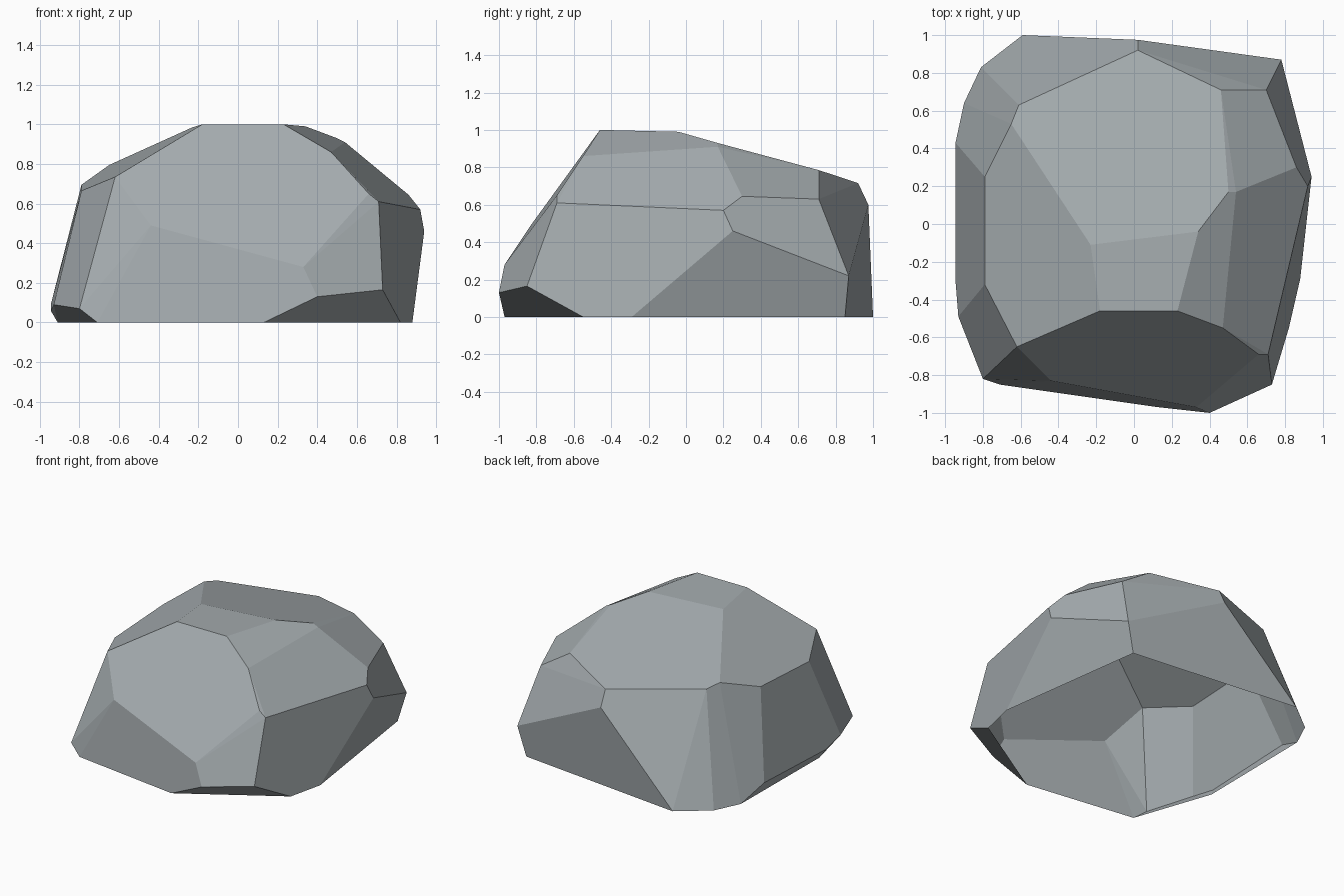
import bpy
import bmesh
import math

if "Cube" in bpy.data.objects:
    bpy.data.objects.remove(bpy.data.objects["Cube"])

# Corner rings of the chipped boulder, from the ground up
base = [(.13, -.97), (.82, -.55), (.88, -.29), (.72, .85), (-.59, 1.0),
        (-.81, .83), (-.90, .64), (-.91, -.27), (-.71, -.85)]
foot = [(.40, -1.0, .13), (.73, -.85, .165), (.78, .87, .22), (-.945, .43, .09),
        (-.945, -.30, .06), (-.93, -.49, .09), (-.80, -.82, .07),
        (.33, -.97, .28), (-.44, -.83, .49)]
shoulder = [(.94, .25, .46), (.92, .20, .57), (.71, -.69, .61), (.66, -.69, .65),
            (.86, .30, .645), (.70, .71, .63), (.02, .975, .60),
            (-.79, .25, .695), (-.79, -.32, .665), (-.62, -.65, .735)]
crown = [(.46, .71, .785), (.02, .92, .716), (-.61, .63, .775), (-.65, .53, .795),
         (.50, .17, .93), (.54, .17, .91), (.34, -.04, .99), (-.23, -.11, .985),
         (-.18, -.46, 1.0), (.23, -.46, 1.0), (.47, -.55, .86)]

# Wrap the corners in a convex hull
bm = bmesh.new()
for p in [(x, y, 0) for x, y in base] + foot + shoulder + crown:
    bm.verts.new(p)
bmesh.ops.convex_hull(bm, input=bm.verts[:])
loose = [v for v in bm.verts if not v.link_faces]
bmesh.ops.delete(bm, geom=loose, context='VERTS')
bmesh.ops.recalc_face_normals(bm, faces=bm.faces[:])

# The underside is open
under = [f for f in bm.faces if all(v.co.z < 0.001 for v in f.verts)]
bmesh.ops.delete(bm, geom=under, context='FACES')

# Merge nearly coplanar triangles into clean facets
bmesh.ops.dissolve_limit(bm, angle_limit=math.radians(4),
                         verts=bm.verts[:], edges=bm.edges[:])

mesh = bpy.data.meshes.new("boulder")
bm.to_mesh(mesh)
bm.free()
boulder = bpy.data.objects.new("boulder", mesh)
bpy.context.collection.objects.link(boulder)

# Single stone colour
stone = bpy.data.materials.new("grey stone")
stone.diffuse_color = (.376, .413, .429, 1)
stone.use_nodes = True
stone.node_tree.nodes["Principled BSDF"].inputs["Base Color"].default_value = stone.diffuse_color
mesh.materials.append(stone)
